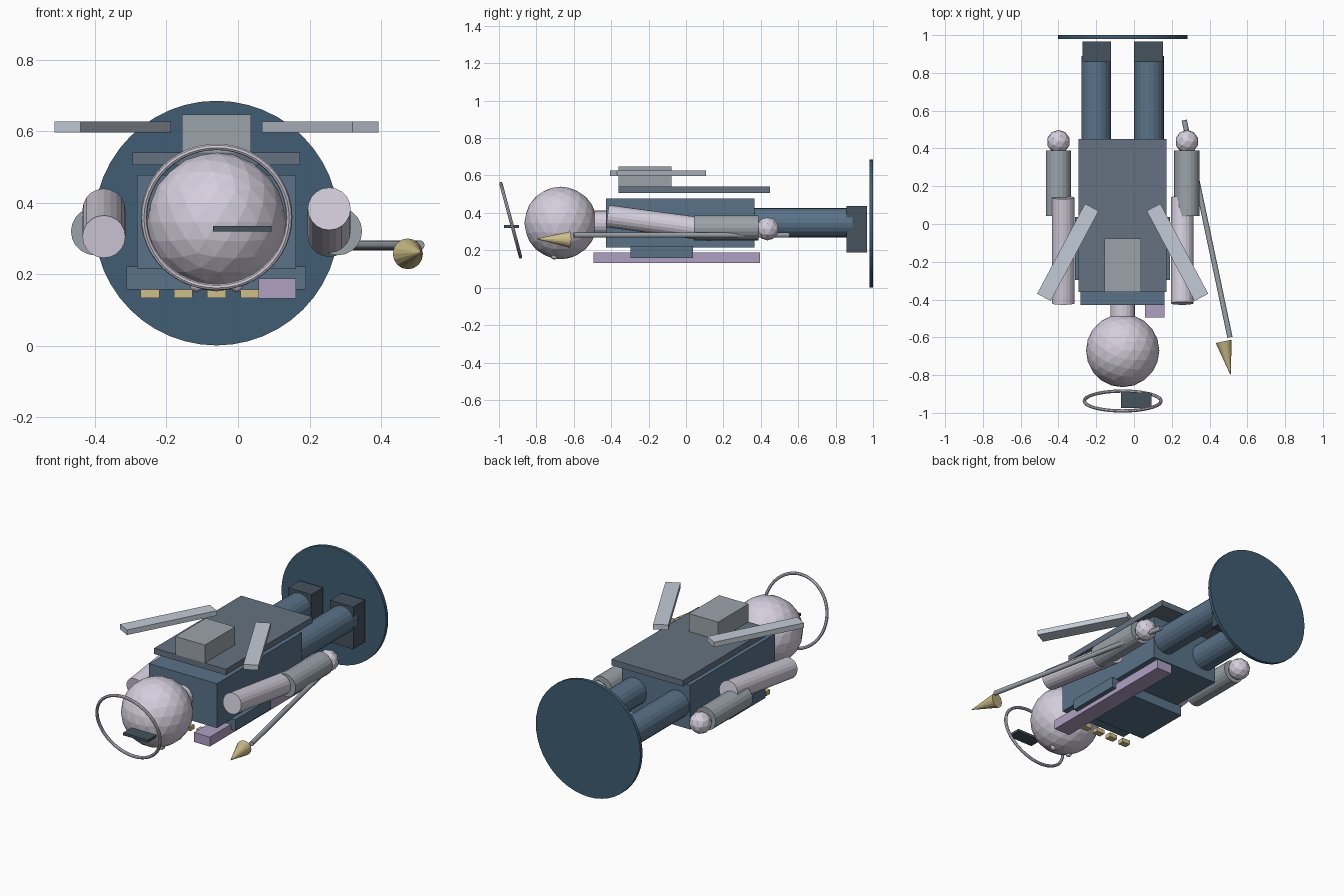
import bpy
from math import radians
from mathutils import Vector

if "Cube" in bpy.data.objects:
    bpy.data.objects.remove(bpy.data.objects["Cube"])

CX = -0.06   # the figure's own mirror line


def material(name, rgb):
    m = bpy.data.materials.new(name)
    m.diffuse_color = (*rgb, 1)
    m.use_nodes = True
    m.node_tree.nodes["Principled BSDF"].inputs["Base Color"].default_value = m.diffuse_color
    return m


NAVY = material("navy", (0.05, 0.11, 0.17))
BLUE = material("blue", (0.10, 0.17, 0.25))
SLATE = material("slate", (0.13, 0.17, 0.22))
DARK = material("dark", (0.06, 0.085, 0.11))
PALE = material("pale", (0.66, 0.62, 0.72))
STEEL = material("steel", (0.33, 0.37, 0.40))
WING = material("wing", (0.55, 0.60, 0.68))
GOLD = material("gold", (0.62, 0.52, 0.25))
VIOLET = material("violet", (0.43, 0.35, 0.55))


def finish(name, mat):
    o = bpy.context.object
    o.name = name
    o.data.materials.append(mat)
    return o


def box(name, mat, lo, hi):
    lo, hi = Vector(lo), Vector(hi)
    bpy.ops.mesh.primitive_cube_add(size=1, location=(lo + hi) / 2)
    o = finish(name, mat)
    o.scale = hi - lo
    return o


def rod(name, mat, a, b, r, r2=None, sides=20):
    # cylinder or cone between two points
    a, b = Vector(a), Vector(b)
    d = b - a
    bpy.ops.mesh.primitive_cone_add(vertices=sides, radius1=r, radius2=r if r2 is None else r2,
                                    depth=d.length, location=(a + b) / 2,
                                    rotation=d.to_track_quat('Z', 'Y').to_euler())
    return finish(name, mat)


def ball(name, mat, c, r, sub):
    bpy.ops.mesh.primitive_ico_sphere_add(subdivisions=sub, radius=r, location=c)
    return finish(name, mat)


# Base disc
rod("base_disc", NAVY, (CX, 0.98, 0.343), (CX, 1.0, 0.343), 0.342, sides=48)

# Torso, chest plate, cape and backpack
box("torso", BLUE, (-0.283, -0.428, 0.216), (0.162, 0.366, 0.478))
box("chest_plate", BLUE, (-0.312, -0.297, 0.158), (0.19, 0.038, 0.222))
box("cape", SLATE, (-0.295, -0.361, 0.506), (0.173, 0.45, 0.541))
box("backpack", STEEL, (-0.156, -0.361, 0.54), (0.036, -0.078, 0.647))

# Head, neck and halo
ball("head", PALE, (CX, -0.67, 0.346), 0.194, 3)
rod("neck", PALE, (CX, -0.55, 0.347), (CX, -0.40, 0.347), 0.065)
bpy.ops.mesh.primitive_torus_add(major_radius=0.203, minor_radius=0.009, major_segments=48,
                                 minor_segments=8, location=(CX, -0.937, 0.36),
                                 rotation=(radians(105), 0, 0))
finish("halo", PALE)
box("crest", DARK, (-0.07, -0.974, 0.32), (0.093, -0.893, 0.335))

# Paired parts
for side, s in (("left", -1), ("right", 1)):
    ball(side + "_eye", PALE, (CX + s * 0.056, -0.705, 0.168), 0.018, 2)
    x = CX + s * 0.14
    rod(side + "_leg", BLUE, (x, 0.34, 0.347), (x, 0.89, 0.347), 0.079)
    x = CX + s * 0.137
    box(side + "_boot", DARK, (x - 0.076, 0.858, 0.188), (x + 0.076, 0.967, 0.438))
    # arms swing in opposite directions
    x = CX + s * 0.315
    rod(side + "_upper_arm", PALE, (x, -0.42, 0.344 + s * 0.039), (x, 0.14, 0.344 - s * 0.036), 0.06)
    x = CX + s * 0.34
    rod(side + "_forearm", STEEL, (x, 0.043, 0.32), (x, 0.388, 0.32), 0.067)
    ball(side + "_hand", PALE, (x, 0.436, 0.315), 0.062, 2)
    wing = box(side + "_wing", WING, (-0.041, -0.27, 0.597), (0.041, 0.27, 0.627))
    wing.location.x, wing.location.y = CX + s * 0.29, -0.15
    wing.rotation_euler.z = radians(28) * s

# Spear
rod("spear_shaft", STEEL, (0.266, 0.55, 0.281), (0.508, -0.60, 0.281), 0.014, sides=12)
rod("spear_tip", GOLD, (0.475, -0.622, 0.257), (0.512, -0.803, 0.261), 0.043, 0, sides=16)

# Sash bar and row of badges
box("sash_bar", VIOLET, (0.058, -0.495, 0.132), (0.162, 0.396, 0.188))
for i in range(4):
    x = -0.246 + i * 0.093
    box(f"badge_{i + 1}", GOLD, (x - 0.026, -0.398, 0.133), (x + 0.026, -0.36, 0.158))
